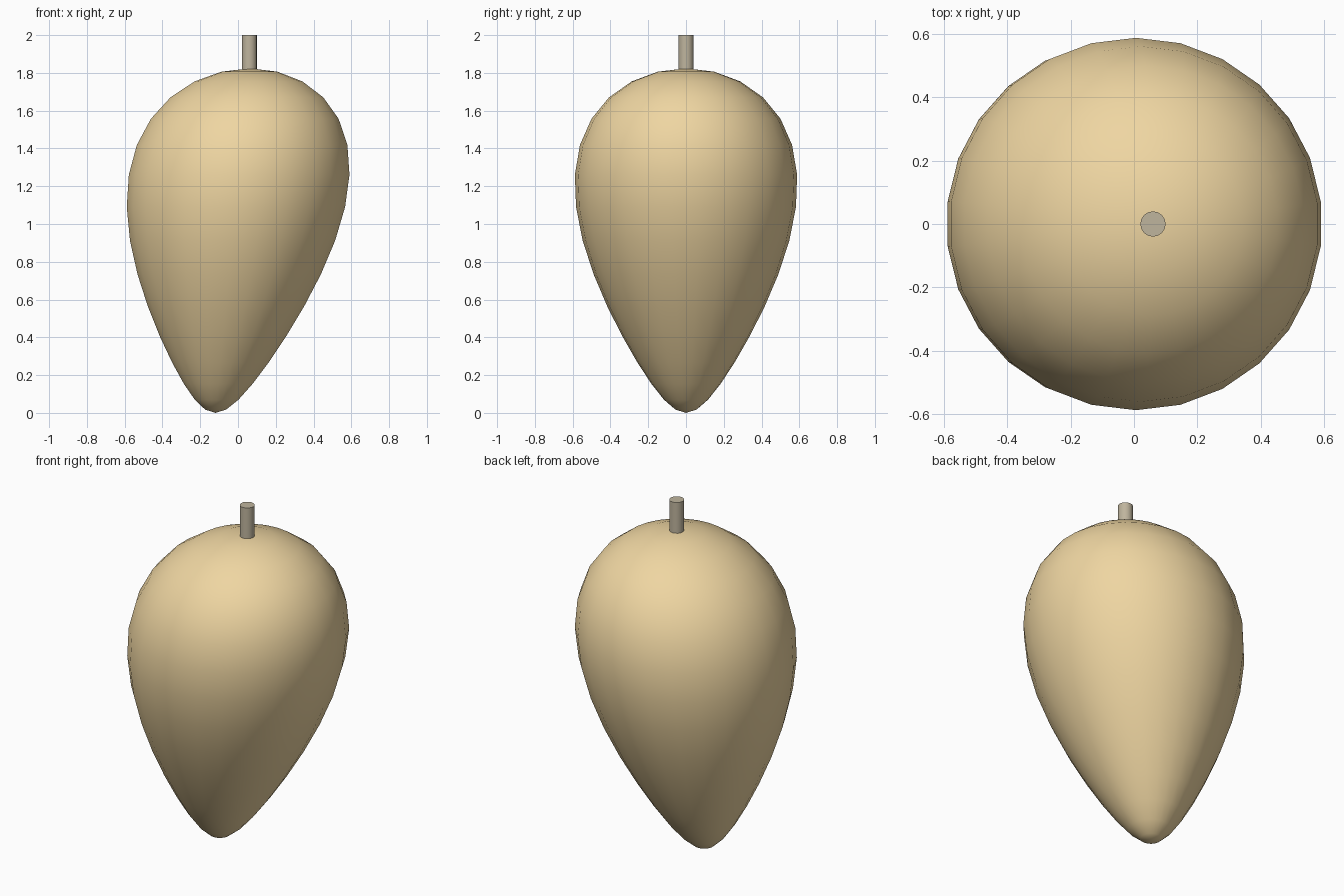
import bpy, bmesh
from math import sin, cos, pi

if "Cube" in bpy.data.objects:
    bpy.data.objects.remove(bpy.data.objects["Cube"])


def lean(z):
    # the whole body leans slightly towards +x
    return -0.12 + 0.1 * z


def finish(obj, name, color, angle):
    obj.name = name
    mat = bpy.data.materials.new(name + "_colour")
    mat.diffuse_color = (*color, 1)
    mat.use_nodes = True
    mat.node_tree.nodes["Principled BSDF"].inputs["Base Color"].default_value = mat.diffuse_color
    obj.data.materials.append(mat)
    bpy.ops.object.select_all(action='DESELECT')
    obj.select_set(True)
    bpy.context.view_layer.objects.active = obj
    bpy.ops.object.shade_smooth_by_angle(angle=angle)


# body: a sphere tapered to a blunt tip and sheared sideways
SIDES, RINGS, HALF = 26, 16, 0.912
bm = bmesh.new()
rings = []
for i in range(1, RINGS):
    t = pi * i / RINGS
    u = cos(t)
    z = HALF * (1 + u)
    r = sin(t) * (0.547 + 0.243 * u - 0.022 * u * u)
    rings.append([bm.verts.new((lean(z) + r * cos(pi / 2 + 2 * pi * k / SIDES),
                                r * sin(pi / 2 + 2 * pi * k / SIDES), z))
                  for k in range(SIDES)])
top = bm.verts.new((lean(2 * HALF), 0, 2 * HALF))
tip = bm.verts.new((lean(0), 0, 0))
for k in range(SIDES):
    n = (k + 1) % SIDES
    bm.faces.new((top, rings[0][k], rings[0][n]))
    bm.faces.new((tip, rings[-1][n], rings[-1][k]))
    for a, b in zip(rings, rings[1:]):
        bm.faces.new((a[k], b[k], b[n], a[n]))
bmesh.ops.recalc_face_normals(bm, faces=bm.faces)
mesh = bpy.data.meshes.new("body")
bm.to_mesh(mesh)
bm.free()
body = bpy.data.objects.new("body", mesh)
bpy.context.collection.objects.link(body)
finish(body, "body", (0.86, 0.67, 0.36), pi / 3)

# stem: short peg on top
bpy.ops.mesh.primitive_cylinder_add(vertices=16, radius=0.04, depth=0.2,
                                    location=(0.06, 0, 1.9))
finish(bpy.context.object, "stem", (0.52, 0.46, 0.34), pi / 6)
